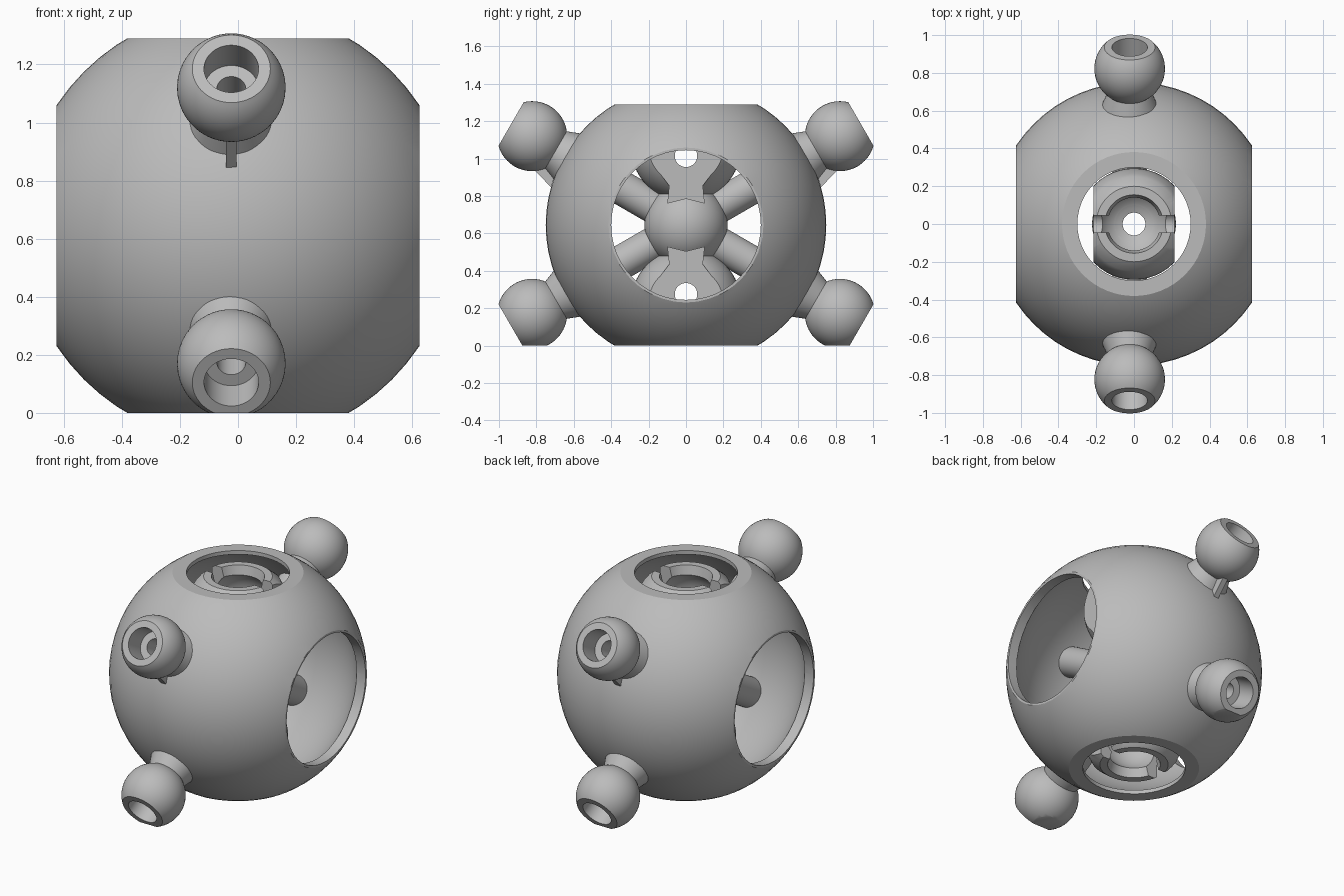
import bpy, bmesh
from math import sin, cos, asin, acos, pi, radians, sqrt
from mathutils import Matrix, Vector

if "Cube" in bpy.data.objects:
    bpy.data.objects.remove(bpy.data.objects["Cube"])

MID = 0.645      # height of the centre
ARM_X = -0.023   # sideways offset of the arms
grey = bpy.data.materials.new("plain_grey")
grey.diffuse_color = (0.5, 0.5, 0.5, 1)
grey.use_nodes = True
grey.node_tree.nodes["Principled BSDF"].inputs["Base Color"].default_value = (0.5, 0.5, 0.5, 1)


def finish(name, bm, matrix=Matrix()):
    bmesh.ops.recalc_face_normals(bm, faces=bm.faces)
    bm.transform(matrix)
    mesh = bpy.data.meshes.new(name)
    bm.to_mesh(mesh)
    bm.free()
    mesh.materials.append(grey)
    obj = bpy.data.objects.new(name, mesh)
    bpy.context.collection.objects.link(obj)
    return obj


def smooth(obj):
    bpy.ops.object.select_all(action='DESELECT')
    obj.select_set(True)
    bpy.context.view_layer.objects.active = obj
    bpy.ops.object.shade_smooth_by_angle(angle=radians(30))


def lathe(name, profile, matrix=Matrix(), steps=48, closed=False):
    """Spin (radius, height) points around z."""
    bm = bmesh.new()
    pts = [bm.verts.new((r, 0, z)) for r, z in profile]
    edges = [bm.edges.new(p) for p in zip(pts, pts[1:])]
    if closed:
        edges.append(bm.edges.new((pts[-1], pts[0])))
    bmesh.ops.spin(bm, geom=pts + edges, cent=(0, 0, 0), axis=(0, 0, 1),
                   angle=2 * pi, steps=steps, use_merge=True)
    bmesh.ops.remove_doubles(bm, verts=bm.verts, dist=1e-5)
    return finish(name, bm, matrix)


def arc(radius, height, a, b, n=16):
    """Half-circle points; the angle runs from the lower pole."""
    return [(radius * sin(a + (b - a) * i / n), height - radius * cos(a + (b - a) * i / n))
            for i in range(n + 1)]


def ball(name, radius):
    bm = bmesh.new()
    bmesh.ops.create_uvsphere(bm, u_segments=64, v_segments=32, radius=radius)
    return finish(name, bm, Matrix.Translation((0, 0, MID)))


def rod(name, radius, start, end, matrix=Matrix()):
    return lathe(name, [(0, start), (radius, start), (radius, end), (0, end)], matrix)


def box(name, size, centre):
    bm = bmesh.new()
    bmesh.ops.create_cube(bm, size=1)
    return finish(name, bm, Matrix.Translation(centre) @ Matrix.Diagonal((*size, 1)))


def plate(name, outline, x0, x1):
    """Extrude a (y, z) outline along x."""
    bm = bmesh.new()
    face = bm.faces.new([bm.verts.new((x0, y, z)) for y, z in outline])
    ext = bmesh.ops.extrude_face_region(bm, geom=[face])
    bmesh.ops.translate(bm, vec=(x1 - x0, 0, 0),
                        verts=[v for v in ext["geom"] if isinstance(v, bmesh.types.BMVert)])
    return finish(name, bm)


def cut(obj, cutter, operation='DIFFERENCE'):
    mod = obj.modifiers.new("cut", 'BOOLEAN')
    mod.operation, mod.object, mod.solver = operation, cutter, 'EXACT'
    bpy.context.view_layer.update()
    mesh = bpy.data.meshes.new_from_object(obj.evaluated_get(bpy.context.evaluated_depsgraph_get()))
    obj.modifiers.clear()
    obj.data = mesh
    bpy.data.objects.remove(cutter)


centre = Matrix.Translation((0, 0, MID))
along_x = centre @ Matrix.Rotation(pi / 2, 4, 'Y')

# Hollow outer shell, flat on four sides, with round openings
shell = ball("outer_shell", 0.75)
cut(shell, box("trim", (1.25, 2, 2 * MID), (0, 0, MID)), 'INTERSECT')
cut(shell, ball("hollow", 0.69))
cut(shell, rod("opening", 0.30, -1, 1, centre))
cut(shell, rod("opening", 0.40, -1, 1, along_x))
smooth(shell)

# Central hub
hub = ball("centre_hub", 0.222)
cut(hub, rod("bore", 0.06, -1, 1, centre))
smooth(hub)

# Clamping sockets above and below the hub, each with its neck
SOCKET = 0.42
for side, flip in (("upper", 1), ("lower", -1)):
    place = centre @ Matrix.Diagonal((1, 1, flip, 1))
    outer = arc(0.295, SOCKET, asin(0.06 / 0.295), radians(115))
    inner = arc(0.2, SOCKET, pi - asin(0.14 / 0.2), asin(0.06 / 0.2))
    lip = [(0.25, 0.58), (0.2, 0.62), (0.155, 0.62)]
    socket = lathe(side + "_socket", outer + lip + inner, place, closed=True)
    cut(socket, box("trim", (0.43, 1, 3), (0, 0, MID)), 'INTERSECT')
    cut(socket, rod("slot", 0.06, -1, 1,
                    Matrix.Translation((0, 0, MID + flip * 0.37)) @ Matrix.Rotation(pi / 2, 4, 'Y')))
    cut(socket, box("slot", (1, 0.09, 0.4), (0, 0, MID + flip * 0.58)))
    smooth(socket)

    half = [(0.10, 0.115), (0.09, 0.21), (0.165, 0.31)]
    outline = [(0, 0.14)] + half + [(-y, z) for y, z in reversed(half)]
    neck = plate(side + "_neck", [(y, MID + flip * z) for y, z in outline], -0.215, 0.215)
    cut(neck, rod("bore", 0.1, -1, 1, centre))
    hollow = lathe("hollow", arc(0.2, SOCKET, 0, pi), place)
    cut(neck, hollow)
    cut(neck, rod("slot", 0.06, -1, 1,
                  Matrix.Translation((0, 0, MID + flip * 0.37)) @ Matrix.Rotation(pi / 2, 4, 'Y')))
    smooth(neck)

# Four arms: spoke, flared collar and drilled ball
BALL, FAR = 0.187, 0.95
for y_name, y_sign in (("front", -1), ("back", 1)):
    for z_name, z_sign in (("upper", 1), ("lower", -1)):
        name = y_name + "_" + z_name
        direction = Vector((0, y_sign * cos(pi / 6), z_sign * sin(pi / 6)))
        aim = Matrix.Translation((ARM_X, 0, MID)) @ direction.to_track_quat('Z', 'X').to_matrix().to_4x4()
        smooth(rod(name + "_spoke", 0.092, 0.16, 0.72, aim))

        skin = arc(BALL, FAR, asin(0.115 / BALL), pi - acos(0.13 / BALL), 20)
        drill = [(0.094, 1.08), (0.094, 0.94), (0.05, 0.94), (0.05, 0.80), (0, 0.80)]
        knob = lathe(name + "_ball", [(0, 0.70), (0.155, 0.70)] + skin + drill, aim)
        if z_sign < 0:
            cut(knob, box("ground_trim", (1, 4, 2), (0, 0, 1)), 'INTERSECT')
        smooth(knob)

    # Thin fin under each upper ball
    plate(y_name + "_fin", [(y_sign * y, z) for y, z in
                            ((0.83, 0.96), (0.72, 0.845), (0.67, 0.96))],
          ARM_X - 0.018, ARM_X + 0.018)
